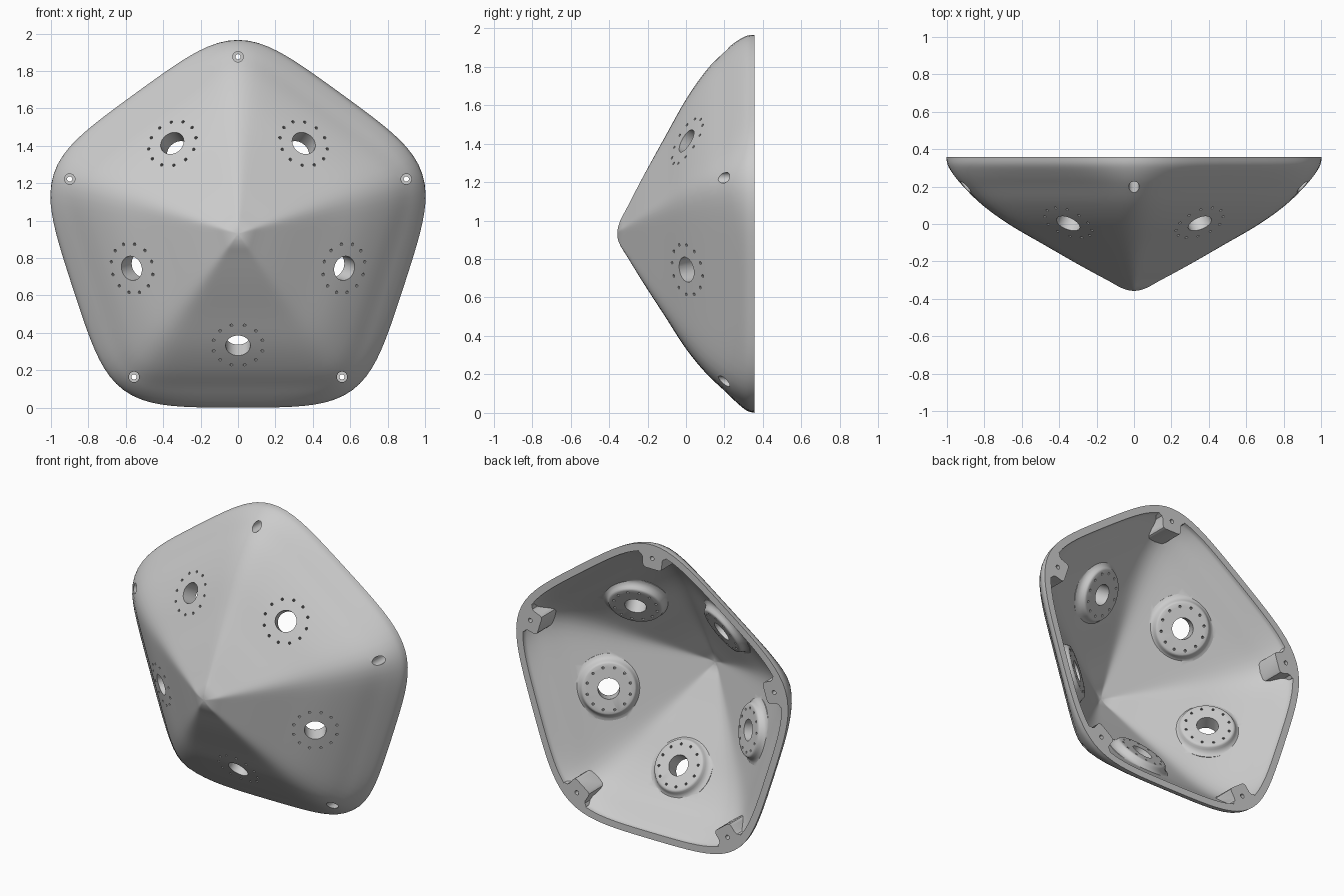
import bpy
import bmesh
import math
from mathutils import Vector, Matrix

if "Cube" in bpy.data.objects:
    bpy.data.objects.remove(bpy.data.objects["Cube"], do_unlink=True)

CENTRE = Vector((0, 0, 0.93))
BACK = 0.357
WALL = 0.05
STEP = math.tau / 5
SEGMENTS = 120

# Shell layers: corner radius, side radius, depth
LAYERS = [Vector(p) for p in (
    (0.01, 0.0085, -0.357), (0.04, 0.034, -0.352), (0.08, 0.068, -0.337),
    (0.14, 0.119, -0.305), (0.30, 0.254, -0.222), (0.50, 0.424, -0.112),
    (0.70, 0.597, 0.0), (0.85, 0.725, 0.105), (0.95, 0.815, 0.2),
    (1.0, 0.873, 0.26), (1.03, 0.918, 0.315), (1.036, 0.93, BACK))]


def outward(angle):
    return Vector((math.sin(angle), 0, math.cos(angle)))


def loft(bm, rings):
    """Closed solid through equal rings, capped at both ends."""
    rows = [[bm.verts.new(p) for p in ring] for ring in rings]
    n = len(rows[0])
    for a, b in zip(rows, rows[1:]):
        for i in range(n):
            j = (i + 1) % n
            bm.faces.new((a[i], a[j], b[j], b[i]))
    bm.faces.new(rows[0])
    bm.faces.new(rows[-1])


def lathe(bm, profile, matrix, n=48):
    loft(bm, [[matrix @ Vector((r * math.cos(math.tau * i / n), r * math.sin(math.tau * i / n), d))
               for i in range(n)] for r, d in profile])


def make_object(name, bm):
    bmesh.ops.recalc_face_normals(bm, faces=bm.faces)
    mesh = bpy.data.meshes.new(name)
    bm.to_mesh(mesh)
    bm.free()
    obj = bpy.data.objects.new(name, mesh)
    bpy.context.collection.objects.link(obj)
    return obj


def subtract(obj, cutter):
    mod = obj.modifiers.new("cut", "BOOLEAN")
    mod.operation = "DIFFERENCE"
    mod.solver = "EXACT"
    mod.object = cutter
    bpy.context.view_layer.objects.active = obj
    bpy.ops.object.modifier_apply(modifier=mod.name)
    bpy.data.objects.remove(cutter, do_unlink=True)


def smooth_path(points, steps=4):
    """Catmull-Rom curve through the points."""
    out = []
    for i in range(len(points) - 1):
        a, b, c, d = (points[max(0, min(k, len(points) - 1))] for k in range(i - 1, i + 3))
        for s in range(steps):
            t = s / steps
            out.append(0.5 * (2 * b + (c - a) * t + (2 * a - 5 * b + 4 * c - d) * t ** 2
                              + (3 * b - a - 3 * c + d) * t ** 3))
    return out + [points[-1]]


def inset(path, t):
    """Offset the layers towards the inside."""
    out = []
    for i, p in enumerate(path):
        d = path[min(i + 1, len(path) - 1)] - path[max(i - 1, 0)]
        size = math.hypot(d.x, d.z)
        f = (p.x - t * d.z / size) / p.x
        out.append(Vector((p.x * f, p.y * f, p.z + t * d.x / size)))
    return out


def pentagon_ring(layer):
    """Softly rounded pentagon with bulging sides."""
    corner, side, depth = layer
    power = math.log(2) / math.log(side / (corner * math.cos(STEP / 2)))
    ring = []
    for i in range(SEGMENTS):
        a = math.tau * i / SEGMENTS
        total = sum(max(0, math.cos(a - (k + 0.5) * STEP)) ** power for k in range(5))
        ring.append(CENTRE + outward(a) * side * total ** (-1 / power) + Vector((0, depth, 0)))
    return ring


# Outer body and the hollow inside it
outer = smooth_path(LAYERS)
bm = bmesh.new()
loft(bm, [pentagon_ring(p) for p in outer])
shell = make_object("pentagon_shell", bm)

inner = inset(outer, WALL)
inner.append(inner[-1] + Vector((0, 0, 0.1)))
bm = bmesh.new()
loft(bm, [pentagon_ring(p) for p in inner])
cavity = make_object("cavity_cutter", bm)

# Frames for the side ports and the corner screws
ports, corners = [], []
for k in range(5):
    e = outward((k + 0.5) * STEP)
    inward = Vector((0, 0.8, 0)) - 0.6 * e
    ports.append(Matrix.Translation(CENTRE + 0.6 * e) @ inward.to_track_quat("Z", "Y").to_matrix().to_4x4())
    corners.append(outward(k * STEP))

# Material left standing in the hollow: port bosses and corner tabs
BOSS = ((0.21, 0.02), (0.21, 0.053), (0.195, 0.057), (0.182, 0.066), (0.174, 0.078),
        (0.168, 0.09), (0.163, 0.096), (0.155, 0.099))
TAB = ((0.875, 0.05), (0.881, 0.064), (0.895, 0.07), (0.94, 0.072), (0.955, 0.08), (0.965, 0.1), (1.2, 0.1))
bm = bmesh.new()
for frame, e in zip(ports, corners):
    lathe(bm, BOSS, frame)
    across = e.cross(Vector((0, 1, 0)))
    outline = [(r, w) for r, w in TAB] + [(r, -w) for r, w in reversed(TAB)]
    loft(bm, [[CENTRE + e * r + across * w + Vector((0, y, 0)) for r, w in outline]
              for y in (0, 0.6)])
subtract(cavity, make_object("boss_cutter", bm))
subtract(shell, cavity)

# Port holes with bolt circles, and counterbored corner screw holes
bm = bmesh.new()
for frame, e in zip(ports, corners):
    lathe(bm, ((0.066, -0.1), (0.066, 0.2)), frame)
    for i in range(12):
        a = math.tau * (i + 0.5) / 12
        spot = Matrix.Translation((0.135 * math.cos(a), 0.135 * math.sin(a), 0))
        lathe(bm, ((0.008, -0.1), (0.008, 0.2)), frame @ spot, 10)
    turn = Vector((0, 1, 0)).to_track_quat("Z", "Y").to_matrix().to_4x4()
    lathe(bm, ((0.028, 0), (0.028, 0.3), (0.014, 0.3), (0.014, 0.5)),
          Matrix.Translation(CENTRE + e * 0.946) @ turn, 24)
subtract(shell, make_object("hole_cutter", bm))

# Material and shading
grey = bpy.data.materials.new("light_grey")
grey.use_nodes = True
colour = (0.6, 0.6, 0.6, 1)
grey.diffuse_color = colour
grey.node_tree.nodes["Principled BSDF"].inputs["Base Color"].default_value = colour
shell.data.materials.clear()
shell.data.materials.append(grey)
bpy.ops.object.select_all(action="DESELECT")
shell.select_set(True)
bpy.context.view_layer.objects.active = shell
bpy.ops.object.shade_smooth_by_angle(angle=math.radians(35))
